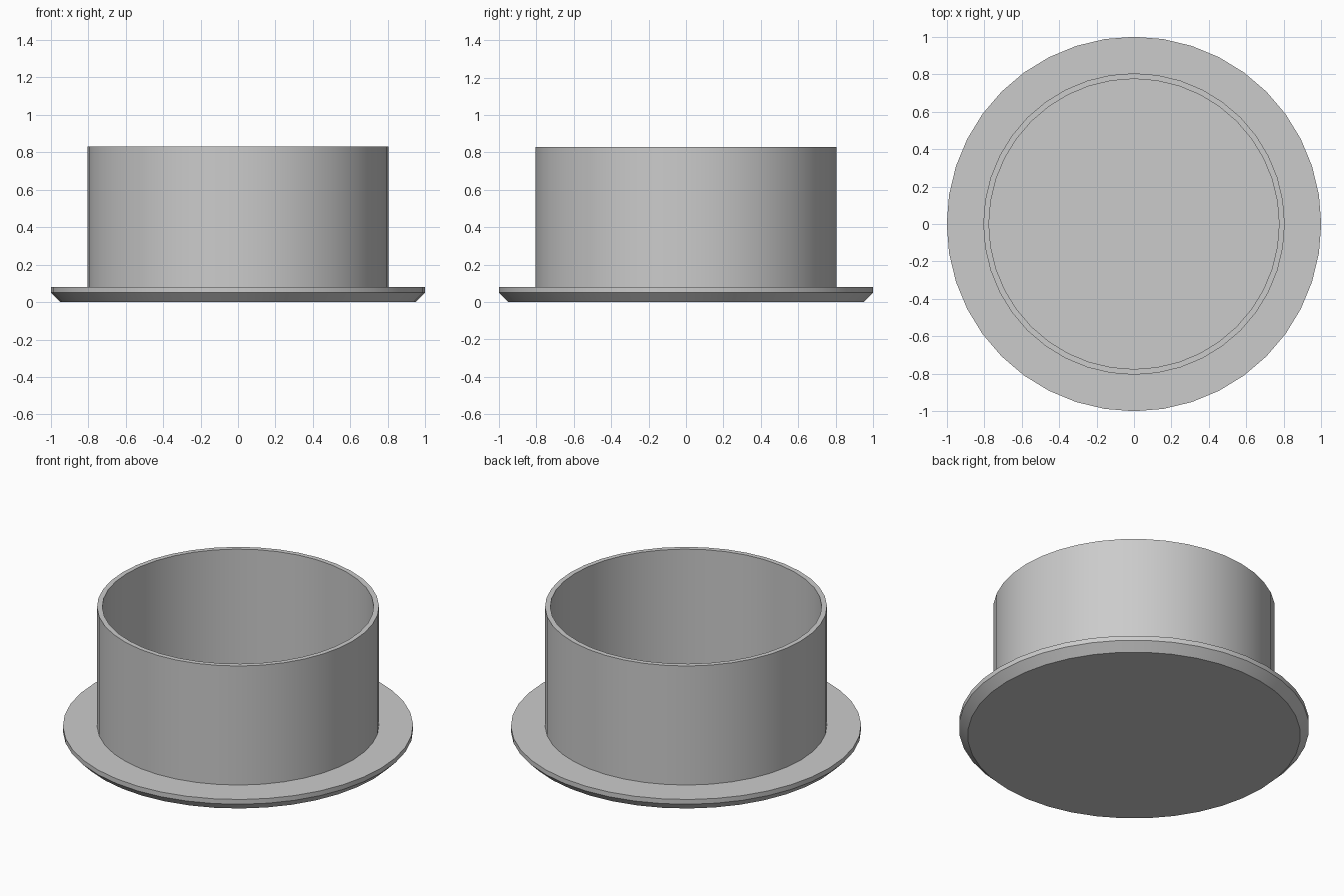
import bpy, bmesh, math

cube = bpy.data.objects.get("Cube")
if cube:
    bpy.data.objects.remove(cube, do_unlink=True)

SIDES = 40

# Single plain grey
grey = bpy.data.materials.new("plain grey")
grey.use_nodes = True
colour = (0.6, 0.6, 0.6, 1)
grey.diffuse_color = colour
grey.node_tree.nodes["Principled BSDF"].inputs["Base Color"].default_value = colour


def lathe(name, profile):
    """Spin a closed (radius, height) profile around z."""
    bm = bmesh.new()
    verts = [bm.verts.new((r, 0, z)) for r, z in profile]
    edges = [bm.edges.new(pair) for pair in zip(verts, verts[1:])]
    bmesh.ops.spin(bm, geom=verts + edges, cent=(0, 0, 0), axis=(0, 0, 1),
                   angle=math.tau, steps=SIDES, use_duplicate=False)
    bmesh.ops.remove_doubles(bm, verts=bm.verts, dist=0.0001)
    bmesh.ops.recalc_face_normals(bm, faces=bm.faces)
    mesh = bpy.data.meshes.new(name)
    bm.to_mesh(mesh)
    bm.free()
    mesh.materials.append(grey)
    obj = bpy.data.objects.new(name, mesh)
    bpy.context.collection.objects.link(obj)
    bpy.ops.object.select_all(action='DESELECT')
    obj.select_set(True)
    bpy.context.view_layer.objects.active = obj
    bpy.ops.object.shade_smooth_by_angle(angle=math.radians(30))
    return obj


# Flanged cup: chamfered base disc, outer wall, rim, inner wall and floor
FLOOR, TOP = 0.08, 0.83
OUTER, INNER = 0.805, 0.775
lathe("flanged_cup", [
    (0, 0), (0.95, 0), (1, 0.05), (1, FLOOR),
    (OUTER, FLOOR), (OUTER, TOP), (INNER, TOP), (INNER, FLOOR), (0, FLOOR),
])
